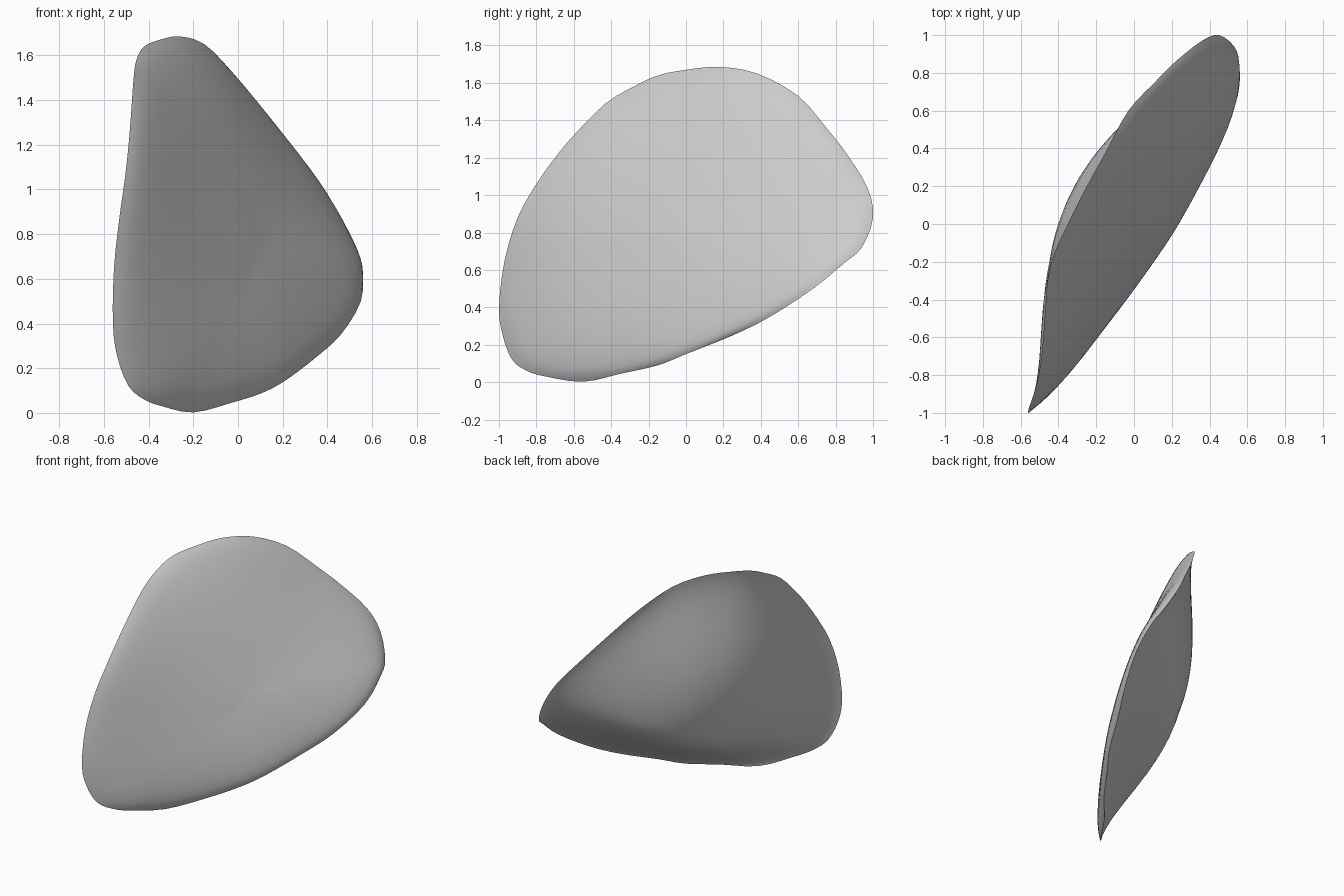
import bpy, bmesh, math
from mathutils import Vector

if "Cube" in bpy.data.objects:
    bpy.data.objects.remove(bpy.data.objects["Cube"], do_unlink=True)

# Stone-grey material
grey = bpy.data.materials.new("stone grey")
grey.use_nodes = True
colour = (0.6, 0.6, 0.6, 1.0)
grey.diffuse_color = colour
grey.node_tree.nodes["Principled BSDF"].inputs["Base Color"].default_value = colour

# Rim path of the shell (x, y, z)
RIM = [Vector(p) for p in (
    (-.56, -1, .40), (-.555, -.97, .65), (-.53, -.90, .88), (-.505, -.80, 1.06),
    (-.49, -.70, 1.20), (-.48, -.60, 1.32), (-.468, -.43, 1.49), (-.455, -.28, 1.58),
    (-.42, -.15, 1.64), (-.35, 0, 1.67), (-.26, .18, 1.685), (-.15, .38, 1.65),
    (-.03, .60, 1.53), (.11, .75, 1.36), (.22, .86, 1.22), (.36, .97, 1.04),
    (.45, 1, .88), (.53, .94, .72), (.557, .85, .64), (.55, .68, .50),
    (.46, .45, .35), (.35, .25, .25), (.22, 0, .15), (.11, -.15, .09),
    (-.03, -.35, .045), (-.20, -.55, .002), (-.34, -.75, .03), (-.42, -.85, .06),
    (-.49, -.93, .12), (-.54, -.98, .25))]
RINGS = 16


def smooth_loop(points, steps):
    """Closed Catmull-Rom curve through the points."""
    out, n = [], len(points)
    for i in range(n):
        a, b, c, d = (points[(i + k) % n] for k in (-1, 0, 1, 2))
        for s in range(steps):
            t = s / steps
            out.append(.5 * (2 * b + (c - a) * t + (2 * a - 5 * b + 4 * c - d) * t * t
                             + (3 * b - a - 3 * c + d) * t ** 3))
    return out


def plane_x(y, z):
    """Tilted middle plane of the shell."""
    return .112 + .568 * y - .266 * z


rim = smooth_loop(RIM, 3)
count = len(rim)
# Rim samples: y, z, distance from the middle plane, length of rim they stand for
samples = [(p.y, p.z, p.x - plane_x(p.y, p.z), (rim[(i + 1) % count] - rim[i - 1]).length)
           for i, p in enumerate(rim)]


def warp(y, z):
    """Spread the waviness of the rim smoothly over the inside."""
    total = weight = 0
    for sy, sz, offset, length in samples:
        w = length / ((y - sy) ** 2 + (z - sz) ** 2 + 1e-6)
        total += w * offset
        weight += w
    return total / weight


def surface_point(edge, t, centre, height, power):
    y = centre[0] + (edge.y - centre[0]) * t
    z = centre[1] + (edge.z - centre[1]) * t
    return Vector((plane_x(y, z) + warp(y, z) + height * (1 - t * t) ** power, y, z))


bm = bmesh.new()
rim_verts = [bm.verts.new(p) for p in rim]
inner_verts = []

# Shallow outer face and deeper bell-shaped inner face share the rim
for centre, height, power in (((0, .7), .11, .5), ((.25, .5), -.45, 1.6)):
    previous = rim_verts
    for r in range(1, RINGS):
        t = math.cos(r / RINGS * math.pi / 2)
        ring = [bm.verts.new(surface_point(p, t, centre, height, power)) for p in rim]
        inner_verts += ring
        for i in range(count):
            j = (i + 1) % count
            bm.faces.new((previous[i], previous[j], ring[j], ring[i]))
        previous = ring
    tip = bm.verts.new(surface_point(rim[0], 0, centre, height, power))
    inner_verts.append(tip)
    for i in range(count):
        bm.faces.new((previous[i], previous[(i + 1) % count], tip))

# Even out the domes, leaving the rim in place
for _ in range(10):
    bmesh.ops.smooth_vert(bm, verts=inner_verts, factor=.5, use_axis_x=True,
                          use_axis_y=True, use_axis_z=True)

bmesh.ops.recalc_face_normals(bm, faces=bm.faces)
mesh = bpy.data.meshes.new("shell_body")
bm.to_mesh(mesh)
bm.free()
mesh.materials.append(grey)
shell = bpy.data.objects.new("shell_body", mesh)
bpy.context.collection.objects.link(shell)

# Smooth faces with a crisp rim
bpy.ops.object.select_all(action='DESELECT')
shell.select_set(True)
bpy.context.view_layer.objects.active = shell
bpy.ops.object.shade_smooth_by_angle(angle=math.radians(40))
